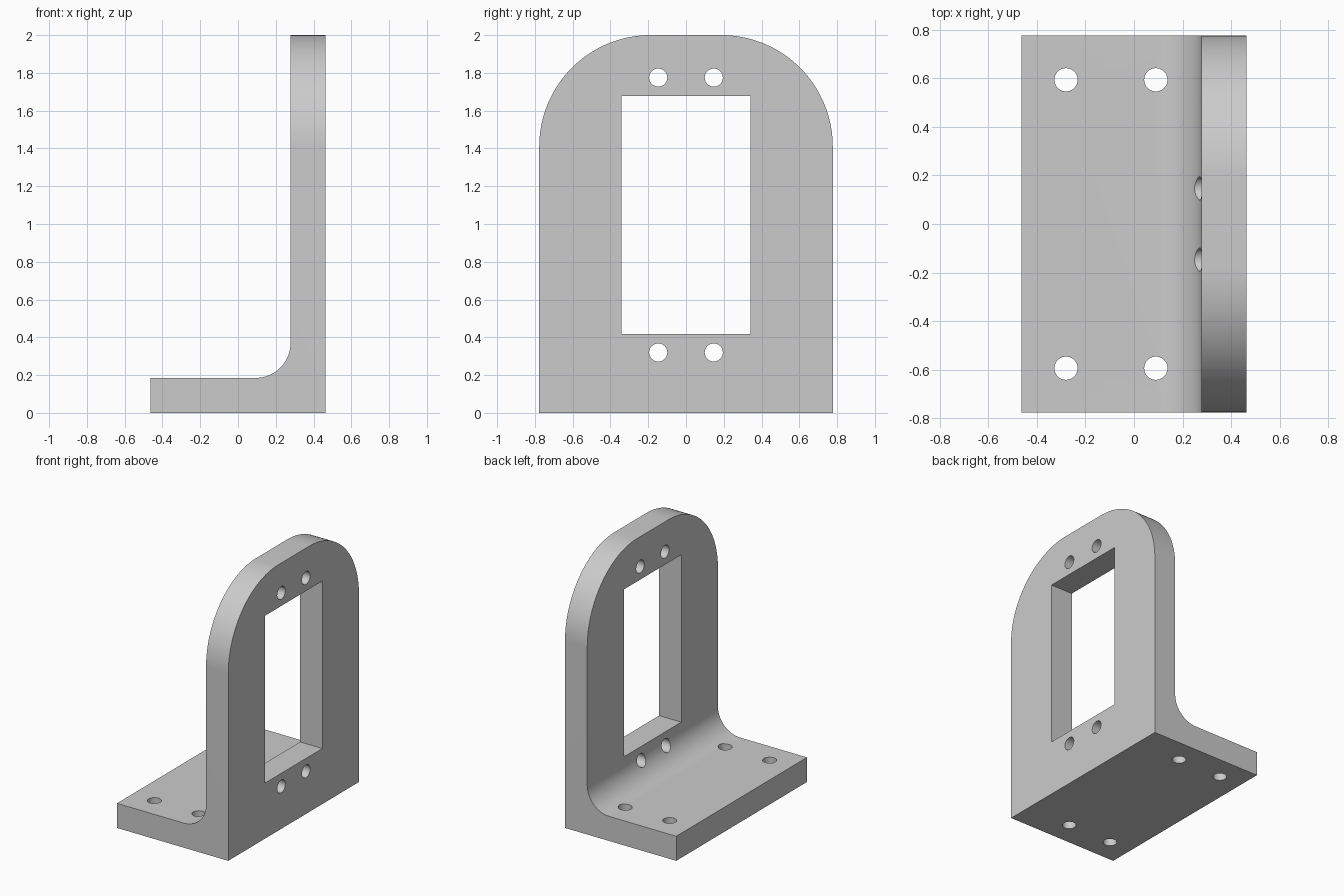
import bpy, bmesh, math
from mathutils import Vector

cube = bpy.data.objects.get("Cube")
if cube:
    bpy.data.objects.remove(cube, do_unlink=True)

# Main dimensions
HX, HY, TOP, T = 0.463, 0.777, 2.0, 0.185
FILLET, CORNER = 0.185, 0.59
WALL = HX - T
WALL_MID = HX - T / 2

grey = bpy.data.materials.new("plain_grey")
grey.use_nodes = True
grey.diffuse_color = (0.6, 0.6, 0.6, 1)
grey.node_tree.nodes["Principled BSDF"].inputs["Base Color"].default_value = (0.6, 0.6, 0.6, 1)


def arc(cx, cy, r, start, end, steps=24):
    angles = [math.radians(start + (end - start) * i / steps) for i in range(steps + 1)]
    return [(cx + r * math.cos(a), cy + r * math.sin(a)) for a in angles]


def prism(name, points, place, depth):
    """Extrude a 2D outline, mapped into space by place(), along depth."""
    bm = bmesh.new()
    face = bm.faces.new([bm.verts.new(place(*p)) for p in points])
    out = bmesh.ops.extrude_face_region(bm, geom=[face])
    bmesh.ops.translate(bm, vec=Vector(depth),
                        verts=[v for v in out["geom"] if isinstance(v, bmesh.types.BMVert)])
    bmesh.ops.recalc_face_normals(bm, faces=bm.faces)
    mesh = bpy.data.meshes.new(name)
    bm.to_mesh(mesh)
    bm.free()
    mesh.materials.append(grey)
    obj = bpy.data.objects.new(name, mesh)
    bpy.context.collection.objects.link(obj)
    return obj


def carve(target, cutter, operation="DIFFERENCE"):
    cutter.hide_render = True
    mod = target.modifiers.new(cutter.name, "BOOLEAN")
    mod.operation, mod.solver, mod.object = operation, "EXACT", cutter
    bpy.context.view_layer.objects.active = target
    bpy.ops.object.modifier_apply(modifier=mod.name)
    bpy.data.objects.remove(cutter, do_unlink=True)


# L-shaped body with a filleted inner corner
profile = [(-HX, 0), (HX, 0), (HX, TOP), (WALL, TOP)]
profile += arc(WALL - FILLET, T + FILLET, FILLET, 0, -90)
profile += [(-HX, T)]
bracket = prism("angle_bracket", profile, lambda x, z: (x, -HY, z), (0, 2 * HY, 0))

# Rounded upper corners of the upright wall
outline = [(-HY - 0.1, -0.1), (HY + 0.1, -0.1), (HY + 0.1, TOP - CORNER), (HY, TOP - CORNER)]
right = arc(HY - CORNER, TOP - CORNER, CORNER, 0, 90, 32)
outline = outline[:3] + right + [(-y, z) for y, z in reversed(right)]
outline += [(-HY - 0.1, TOP - CORNER)]
carve(bracket, prism("arch_cutter", outline, lambda y, z: (-1, y, z), (2, 0, 0)), "INTERSECT")

# Rectangular window
window = [(-0.341, 0.418), (0.341, 0.418), (0.341, 1.677), (-0.341, 1.677)]
carve(bracket, prism("window_cutter", window, lambda y, z: (-1, y, z), (2, 0, 0)))

# Bolt holes through the wall and the base
for side in (-1, 1):
    for z in (0.32, 1.775):
        ring = arc(side * 0.147, z, 0.048, 0, 360, 32)[:-1]
        carve(bracket, prism("wall_hole_cutter", ring, lambda y, z: (-1, y, z), (2, 0, 0)))
    for x in (-0.28, 0.09):
        ring = arc(x, side * 0.594, 0.048, 0, 360, 32)[:-1]
        carve(bracket, prism("base_hole_cutter", ring, lambda x, y: (x, y, -0.5), (0, 0, 1)))

# Smooth curved faces, keep edges sharp
bpy.ops.object.select_all(action="DESELECT")
bracket.select_set(True)
bpy.context.view_layer.objects.active = bracket
bpy.ops.object.shade_smooth_by_angle(angle=math.radians(30))
